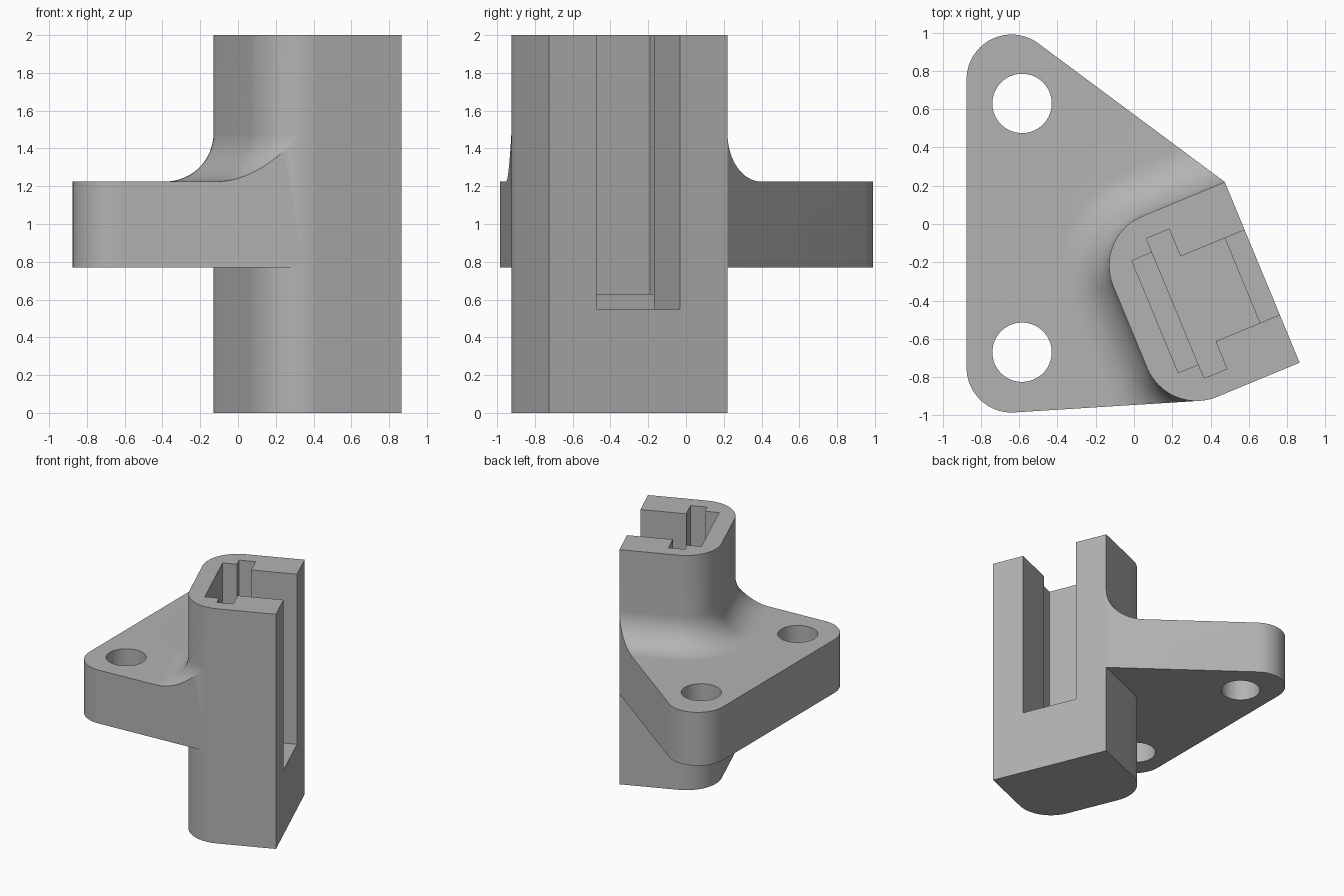
import bpy, bmesh, math
from mathutils import Vector, geometry

if "Cube" in bpy.data.objects:
    bpy.data.objects.remove(bpy.data.objects["Cube"], do_unlink=True)

grey = bpy.data.materials.new("plain grey")
grey.use_nodes = True
GREY = (0.45, 0.45, 0.45, 1)
grey.diffuse_color = GREY
grey.node_tree.nodes["Principled BSDF"].inputs["Base Color"].default_value = GREY

# Post frame: u runs inward from the open face, v runs along it
FACE = Vector((0.67, -0.2525))
TURN = math.radians(22.5)
INWARD = Vector((-math.cos(TURN), -math.sin(TURN)))
ALONG = Vector((math.sin(TURN), -math.cos(TURN)))
HALF, DEPTH, CORNER = 0.511, 0.747, 0.28
TOP, PLATE_LOW, PLATE_HIGH, FILLET = 2.0, 0.77, 1.225, 0.255


def place(u, v):
    return FACE + INWARD * u + ALONG * v


def arc(centre, radius, start, end, steps):
    angles = [math.radians(start + (end - start) * i / steps) for i in range(steps + 1)]
    return [Vector(centre) + radius * Vector((math.cos(a), math.sin(a))) for a in angles]


def loft(name, rings):
    """Solid through a list of (outline, height) rings with equal point counts."""
    bm = bmesh.new()
    loops = [[bm.verts.new((p.x, p.y, z)) for p in outline] for outline, z in rings]
    for low, high in zip(loops, loops[1:]):
        for i in range(len(low)):
            j = (i + 1) % len(low)
            bm.faces.new((low[i], low[j], high[j], high[i]))
    bm.faces.new(loops[0][::-1])
    bm.faces.new(loops[-1])
    bmesh.ops.recalc_face_normals(bm, faces=bm.faces)
    mesh = bpy.data.meshes.new(name)
    bm.to_mesh(mesh)
    bm.free()
    mesh.materials.append(grey)
    obj = bpy.data.objects.new(name, mesh)
    bpy.context.collection.objects.link(obj)
    return obj


def prism(name, outline, low, high):
    return loft(name, [(outline, low), (outline, high)])


def combine(target, tool, operation):
    bpy.context.view_layer.objects.active = target
    mod = target.modifiers.new("combine", "BOOLEAN")
    mod.operation, mod.solver, mod.object = operation, "EXACT", tool
    bpy.ops.object.modifier_apply(modifier=mod.name)
    bpy.data.objects.remove(tool, do_unlink=True)


def post_outline(grow=0.0, front=0.0):
    """Post section with two rounded rear corners, offset outward by grow."""
    u, v = DEPTH - CORNER, HALF - CORNER
    side = HALF + grow
    turn = math.degrees(TURN)
    return ([place(front, -side)]
            + arc(place(u, -v), CORNER + grow, 90 + turn, 180 + turn, 20)
            + arc(place(u, v), CORNER + grow, 180 + turn, 270 + turn, 20)
            + [place(front, side)])


# Upright post
bracket = prism("bracket", post_outline(), 0, TOP)

# Mounting plate outline: two round lobes tapering to the post
lobes = arc((-0.64, 0.755), 0.235, 0, 360, 72) + arc((-0.64, -0.75), 0.235, 0, 360, 72)
tangent = arc(place(DEPTH - CORNER, HALF - CORNER), CORNER, -86.5, -86, 1)[0]
points = lobes + [place(0, -HALF), tangent]
outline = [points[i] for i in geometry.convex_hull_2d(points)]
plate = prism("plate", outline, PLATE_LOW, PLATE_HIGH + 0.5)

# Plate top blending into the post through a concave fillet
wide = post_outline(2, -0.1)
rings = [(wide, 0.5), (wide, PLATE_HIGH)]
for i in range(17):
    a = math.pi / 2 * i / 16
    rings.append((post_outline(FILLET * (1 - math.sin(a)), -0.1),
                  PLATE_HIGH + FILLET * (1 - math.cos(a))))
rings.append((post_outline(-0.03, -0.1), PLATE_HIGH + FILLET))
combine(plate, loft("fillet", rings), "INTERSECT")
combine(bracket, plate, "UNION")

# Bolt holes
for y in (0.63, -0.67):
    hole = prism("hole", arc((-0.585, y), 0.155, 0, 354, 59), 0.5, 1.9)
    combine(bracket, hole, "DIFFERENCE")

# Stepped T-slot: mouth, stem, crossbar and rear pocket (u from, u to, half width, floor)
for u0, u1, half, floor in ((-0.1, 0.2, 0.24, 0.55), (0.1125, 0.42, 0.24, 0.45),
                            (0.363, 0.492, 0.395, 0.45), (0.45, 0.606, 0.317, 0.63)):
    box = [place(u0, -half), place(u1, -half), place(u1, half), place(u0, half)]
    combine(bracket, prism("slot", box, floor, TOP + 0.2), "DIFFERENCE")

# Smooth rounded faces, crisp edges
bpy.ops.object.select_all(action="DESELECT")
bracket.select_set(True)
bpy.context.view_layer.objects.active = bracket
bpy.ops.object.shade_smooth_by_angle(angle=math.radians(25))
